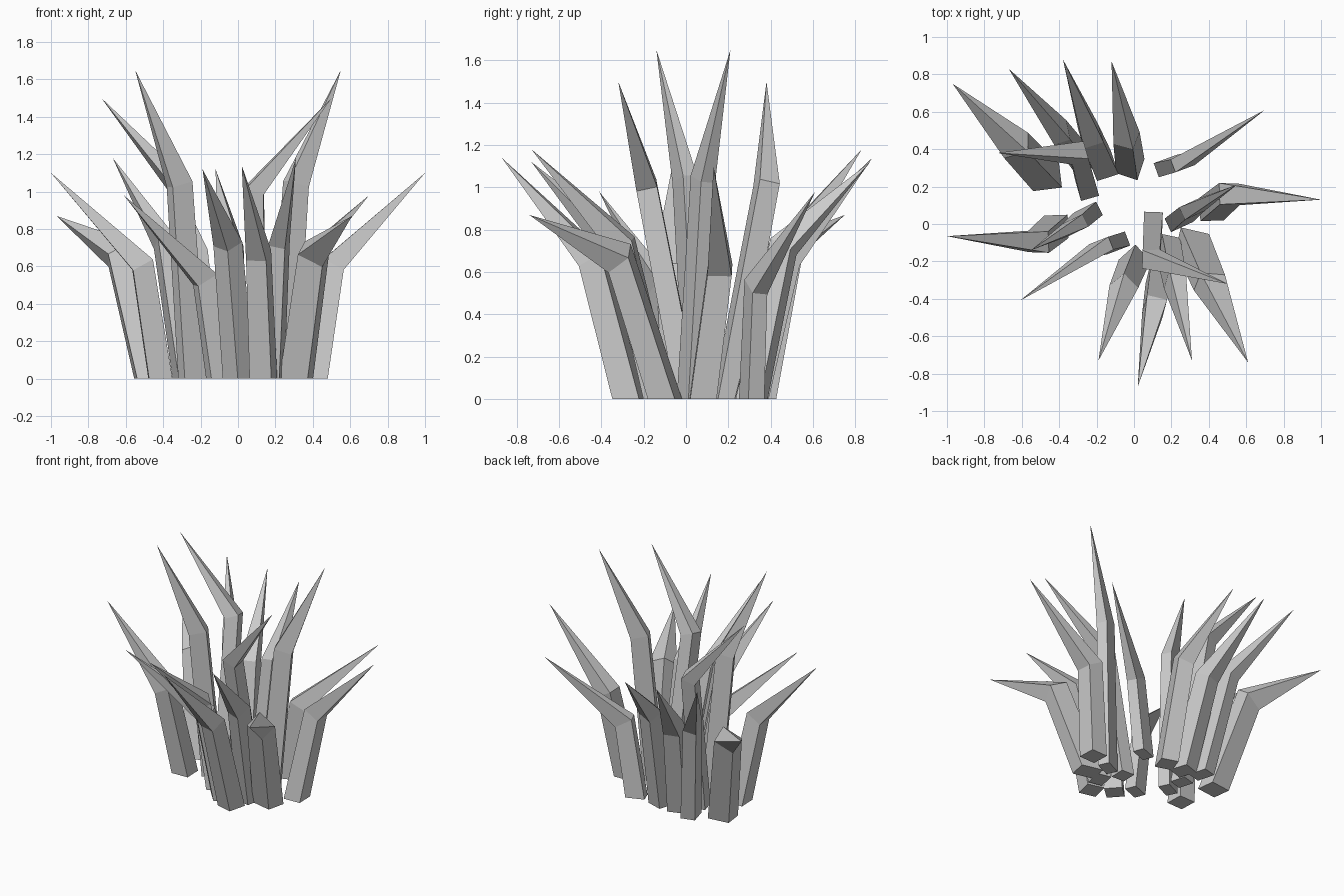
import bpy, bmesh
from math import radians
from mathutils import Vector, Matrix

if "Cube" in bpy.data.objects:
    bpy.data.objects.remove(bpy.data.objects["Cube"])

# Each kind of blade is used twice, the second one spun about the vertical.
# (width, depth, base turn), (base offset from tip), (bend offset from tip),
# (bend height, tip height), first tip, second tip, spin of the second blade
KINDS = [
    ((.155, .13, 97), (.50, -.50), (.34, -.33), (.665, .87), (-.97, .75), (.61, -.74), 160),
    ((.10, .13, 105), (.385, -.48), (.275, -.34), (.73, 1.18), (-.67, .83), (.31, -.73), 153),
    ((.12, .13, 108), (.22, -.57), (.15, -.41), (.66, 1.14), (-.38, .88), (.02, -.87), 148),
    ((.12, .12, 72), (.10, -.56), (.08, -.41), (.72, 1.12), (-.12, .87), (-.19, -.73), 150),
    ((.08, .13, 20), (-.52, -.30), (-.44, -.28), (.53, .98), (.70, .61), (-.61, -.41), 181),
    ((.125, .125, 92), (-.585, -.05), (-.49, .03), (.61, 1.1), (1.0, .13), (-1.0, -.065), 180),
    ((.08, .13, 25), (-.31, -.19), (-.24, -.13), (1.04, 1.65), (.55, .21), (-.55, -.14), 181),
    ((.10, .11, 106), (.48, -.19), (.43, 0), (1.01, 1.5), (-.73, .38), (.50, -.32), 162),
]


def blade(name, shape, base, bend, heights, tip, spin):
    """Four-sided stem with a mitred bend, tapering to a point."""
    width, depth, turn = shape
    rot = Matrix.Rotation(radians(spin), 3, 'Z')
    ground = Vector((*tip, 0))
    t = Vector((*tip, heights[1]))
    b = ground + rot @ Vector((*base, 0))
    m = ground + rot @ Vector((*bend, heights[0]))
    lower, upper = (m - b).normalized(), (t - m).normalized()
    plane = lower + upper * 1.2
    roll = Matrix.Rotation(radians(turn + spin), 3, 'Z')
    bm = bmesh.new()
    ring0, ring1 = [], []
    for u, v in ((-1, -1), (1, -1), (1, 1), (-1, 1)):
        off = roll @ Vector((u * depth / 2, v * width / 2, 0))
        ring0.append(bm.verts.new(b + off))
        off *= 0.92
        off -= lower * (off.dot(plane) / lower.dot(plane))
        ring1.append(bm.verts.new(m + off))
    point = bm.verts.new(t)
    bm.faces.new(ring0[::-1])
    for i in range(4):
        j = (i + 1) % 4
        bm.faces.new((ring0[i], ring0[j], ring1[j], ring1[i]))
        bm.faces.new((ring1[i], ring1[j], point))
    bmesh.ops.recalc_face_normals(bm, faces=bm.faces)
    mesh = bpy.data.meshes.new(name)
    bm.to_mesh(mesh)
    bm.free()
    bpy.context.collection.objects.link(bpy.data.objects.new(name, mesh))


# Tuft of grass blades
for k, (shape, base, bend, heights, tip_a, tip_b, spin) in enumerate(KINDS, 1):
    blade(f"grass_blade_{k}a", shape, base, bend, heights, tip_a, 0)
    blade(f"grass_blade_{k}b", shape, base, bend, heights, tip_b, spin)
